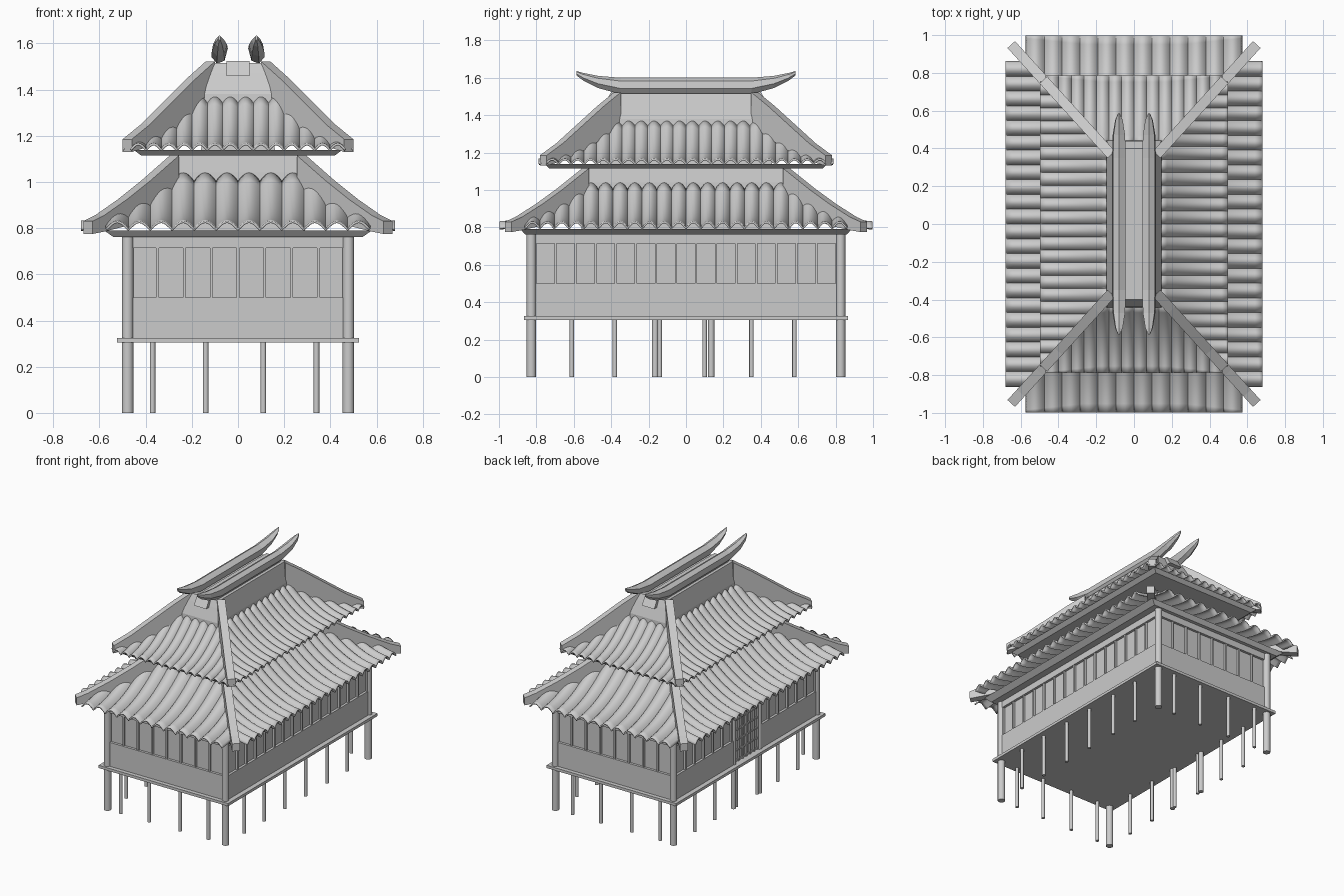
import bpy, bmesh
from math import sin, pi, hypot

if "Cube" in bpy.data.objects:
    bpy.data.objects.remove(bpy.data.objects["Cube"])


def make(name, verts, faces, smooth=False, solid=0):
    me = bpy.data.meshes.new(name)
    me.from_pydata(verts, [], faces)
    bm = bmesh.new()
    bm.from_mesh(me)
    bmesh.ops.recalc_face_normals(bm, faces=bm.faces)
    bm.to_mesh(me)
    bm.free()
    ob = bpy.data.objects.new(name, me)
    bpy.context.collection.objects.link(ob)
    if solid:
        m = ob.modifiers.new("thickness", 'SOLIDIFY')
        m.thickness = solid
        m.offset = 0
    if smooth:
        bpy.ops.object.select_all(action='DESELECT')
        ob.select_set(True)
        bpy.context.view_layer.objects.active = ob
        bpy.ops.object.shade_smooth_by_angle(angle=0.7)
    return ob


def loft(name, rings, smooth=False):
    n = len(rings[0])
    verts = [p for r in rings for p in r]
    faces = [(i*n+j, i*n+(j+1) % n, (i+1)*n+(j+1) % n, (i+1)*n+j)
             for i in range(len(rings)-1) for j in range(n)]
    faces += [tuple(range(n)), tuple(range(len(verts)-n, len(verts)))]
    return make(name, verts, faces, smooth)


def rect(hx, hy, z, cx=0, cy=0):
    return [(cx-hx, cy-hy, z), (cx+hx, cy-hy, z), (cx+hx, cy+hy, z), (cx-hx, cy+hy, z)]


def post(name, x, y, r, z0, z1):
    bpy.ops.mesh.primitive_cylinder_add(vertices=16, radius=r, depth=z1-z0,
                                        location=(x, y, (z0+z1)/2))
    bpy.context.object.name = name
    bpy.ops.object.shade_smooth_by_angle(angle=0.7)


# Side frame: u runs along the side, o is the outward distance
PLACE = {"front": lambda u, o: (u, -o), "back": lambda u, o: (-u, o),
         "right": lambda u, o: (o, u), "left": lambda u, o: (-o, -u)}


def side_box(name, side, u0, u1, o0, o1, z0, z1):
    p = PLACE[side]
    loft(name, [[(*p(u, o), z) for u, o in ((u0, o0), (u1, o0), (u1, o1), (u0, o1))]
                for z in (z0, z1)])


# Floor, eave boards and roof core
loft("floor_plate", [rect(.525, .865, .305), rect(.525, .865, .325)])
loft("lower_eave_board", [rect(.54, .86, .762), rect(.58, .885, .79)])
loft("upper_eave_board", [rect(.42, .73, 1.115), rect(.45, .755, 1.138)])
loft("lower_roof_core", [rect(.29, .56, .79), rect(.28, .54, 1.04), rect(.27, .53, 1.12)])
loft("ridge_core", [rect(.16, .46, 1.13), rect(.145, .44, 1.38), rect(.125, .405, 1.47),
                    rect(.115, .385, 1.515)])
loft("ridge_cap", [rect(.05, .44, 1.46), rect(.05, .40, 1.523)])

# Corner posts and stilts
for sx in (-1, 1):
    for sy in (-1, 1):
        post("corner_post", sx*.478, sy*.827, .025, 0, .78)
    for y in (-.61, -.38, -.14, .10, .35, .58):
        post("side_stilt", sx*.478, y, .012, 0, .31)
for x in (-.37, -.14, .11, .34):
    for sy in (-1, 1):
        post("end_stilt", x, sy*.827, .012, 0, .31)

# Walls: recessed panels, lower boarding, top beam and mullions
for side, half, out, n in (("front", .465, .835, 8), ("back", .465, .835, 8),
                           ("right", .805, .49, 15), ("left", .805, .49, 15)):
    side_box(side+"_wall_panel", side, -half, half, out-.04, out-.018, .32, .77)
    door = side == "left"
    for u0, u1 in ([(-half, -.135), (.165, half)] if door else [(-half, half)]):
        side_box(side+"_lower_wall", side, u0, u1, out-.03, out, .32, .5)
    side_box(side+"_top_beam", side, -half, half, out-.03, out, .715, .77)
    for i in range(n+1):
        u = -half+2*half*i/n
        if not (door and -.14 < u < .17):
            side_box(side+"_mullion", side, u-.006, u+.006, out-.03, out-.003, .5, .72)

# Lattice door on the left side
for u in (-.135, .165):
    post("door_post", -.48, -u, .017, 0, .77)
for i in range(7):
    u = -.12+.27*i/6
    w = .009 if i in (0, 3, 6) else .004
    side_box("door_upright", "left", u-w, u+w, .46, .483, .325, .72)
for i in range(6):
    z = .335+.375*i/5
    side_box("door_rail", "left", -.12, .15, .46, .48, z-.006, z+.006)


# Corrugated tile fields, trimmed in plan along the hip lines
def hip_y(x):
    return .4+1.1*(x-.15)


def hip_x(y):
    return .15+(y-.4)/1.1


def tiles(name, side, half, eave, inner, n, z0, rise, amp):
    p, lim = PLACE[side], hip_y if side in ("front", "back") else hip_x
    S, R = 8, 10
    verts, faces = [], []
    for i in range(n*S+1):
        u = -half+2*half*i/(n*S)
        end = min(max(inner, lim(abs(u))), eave-.02)
        for j in range(R+1):
            o = eave+(end-eave)*j/R
            t = (eave-o)/(eave-inner)
            z = z0+rise*(.15*t+.85*t*t)+amp*abs(sin(pi*i/S))
            verts.append((*p(u, o), z))
    for i in range(n*S):
        for j in range(R):
            a = i*(R+1)+j
            faces.append((a, a+1, a+R+2, a+R+1))
    make(name, verts, faces, True, .01)


for side in ("front", "back"):
    tiles(side+"_lower_tiles", side, .57, .997, .53, 12, .793, .215, .034)
    tiles(side+"_upper_tiles", side, .465, .787, .43, 14, 1.138, .21, .025)
for side in ("left", "right"):
    tiles(side+"_lower_tiles", side, .86, .68, .27, 22, .793, .215, .034)
    tiles(side+"_upper_tiles", side, .75, .498, .135, 22, 1.138, .21, .025)

# Curved hip beams: (x, top, bottom) along the hip line
HIPS = {"lower_hip": [(.65, .83, .775), (.6, .855, .785), (.5, .925, .81), (.4, 1.005, .86), (.275, 1.115, .95)],
        "upper_hip": [(.48, 1.185, 1.13), (.4, 1.25, 1.155), (.3, 1.35, 1.21), (.2, 1.45, 1.28), (.12, 1.522, 1.35)]}
k = .027/hypot(1, 1.1)
for name, path in HIPS.items():
    for sx in (-1, 1):
        for sy in (-1, 1):
            rings = []
            for x, t, b in path:
                y = hip_y(x)
                rings.append([(sx*(x+s*1.1*k), sy*(y-s*k), z)
                              for s, z in ((-1, b), (1, b), (1, t), (-1, t))])
            loft(name, rings)

# Pair of upswept ridge ornaments: (y, top, bottom, half width)
RIDGE = [(0, 1.6, 1.512, .036), (.35, 1.6, 1.512, .036), (.47, 1.61, 1.545, .033),
         (.55, 1.626, 1.585, .02), (.585, 1.636, 1.612, .005)]
for sx in (-1, 1):
    rings = []
    for y, t, b, w in [(-r[0], *r[1:]) for r in RIDGE[:0:-1]]+RIDGE:
        h = t-b
        rings.append([(sx*(.08+w*a), y, b+h*c) for a, c in
                      ((.3, 0), (1, .35), (.85, .8), (0, 1), (-1, .75), (-.6, .15))])
    loft("ridge_ornament", rings)
